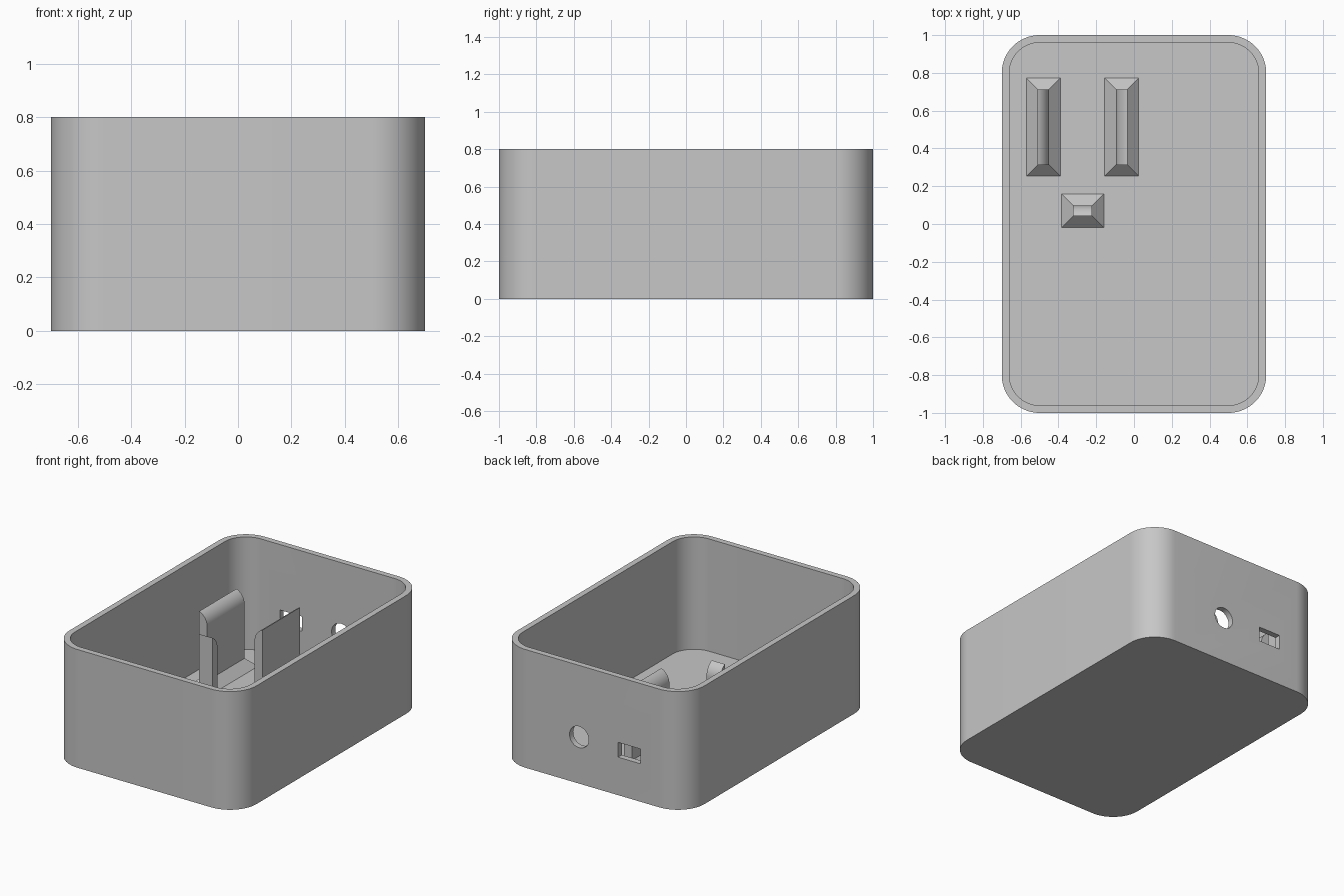
import bpy, bmesh, math
from mathutils import Matrix

if "Cube" in bpy.data.objects:
    bpy.data.objects.remove(bpy.data.objects["Cube"], do_unlink=True)

grey = bpy.data.materials.new("plain_grey")
grey.use_nodes = True
COLOR = (0.57, 0.57, 0.57, 1)
grey.diffuse_color = COLOR
grey.node_tree.nodes["Principled BSDF"].inputs["Base Color"].default_value = COLOR

WALL, HEIGHT = 0.04, 0.8


def finish(name, bm):
    """Turn a bmesh into a named grey object."""
    bmesh.ops.recalc_face_normals(bm, faces=bm.faces)
    mesh = bpy.data.meshes.new(name)
    bm.to_mesh(mesh)
    bm.free()
    mesh.materials.append(grey)
    obj = bpy.data.objects.new(name, mesh)
    bpy.context.collection.objects.link(obj)
    return obj


def smooth(obj):
    bpy.ops.object.select_all(action="DESELECT")
    obj.select_set(True)
    bpy.context.view_layer.objects.active = obj
    bpy.ops.object.shade_smooth_by_angle(angle=math.radians(30))


def rounded_outline(inset, steps=16):
    """Rounded rectangle, shrunk by inset about fixed corner centres."""
    points = []
    for i, (sx, sy) in enumerate([(1, 1), (-1, 1), (-1, -1), (1, -1)]):
        for k in range(steps + 1):
            a = (i + k / steps) * math.pi / 2
            r = 0.2 - inset
            points.append((0.5 * sx + r * math.cos(a), 0.8 * sy + r * math.sin(a)))
    return points


def loft(bm, rings):
    """Skin rings of equal length and cap both ends."""
    rings = [[bm.verts.new(p) for p in ring] for ring in rings]
    n = len(rings[0])
    for a, b in zip(rings, rings[1:]):
        for i in range(n):
            j = (i + 1) % n
            bm.faces.new((a[i], a[j], b[j], b[i]))
    bm.faces.new(rings[0])
    bm.faces.new(rings[-1])


# Open tray with rounded corners
bm = bmesh.new()
levels = [(0, 0), (0, HEIGHT), (WALL, HEIGHT), (WALL, WALL)]
loft(bm, [[(x, y, z) for x, y in rounded_outline(inset)] for inset, z in levels])
shell = finish("case_shell", bm)

# Round hole and slot through the back wall
bm = bmesh.new()
bmesh.ops.create_cone(bm, cap_ends=True, segments=40, radius1=0.072, radius2=0.072, depth=0.2,
                      matrix=Matrix.Translation((0.1, 0.98, 0.315)) @ Matrix.Rotation(math.pi / 2, 4, "X"))
round_cutter = finish("round_hole_cutter", bm)
bm = bmesh.new()
bmesh.ops.create_cube(bm, size=1, matrix=Matrix.Translation((-0.275, 0.98, 0.307))
                      @ Matrix.Diagonal((0.166, 0.2, 0.1, 1)))
slot_cutter = finish("slot_cutter", bm)
for cutter in (round_cutter, slot_cutter):
    cutter.hide_render = True
    mod = shell.modifiers.new("cut", "BOOLEAN")
    mod.operation, mod.solver, mod.object = "DIFFERENCE", "EXACT", cutter
    bpy.context.view_layer.objects.active = shell
    bpy.ops.object.modifier_apply(modifier=mod.name)
    bpy.data.objects.remove(cutter, do_unlink=True)
smooth(shell)


def prong(name, centre, thick, length, flare, angle):
    """Upright blade with a curved top falling toward local +x, on a flared foot."""
    place = Matrix.Translation((*centre, 0)) @ Matrix.Rotation(angle, 4, "Z")
    t, l, top, drop = thick / 2, length / 2, 0.555, 0.088
    radius = (drop ** 2 + thick ** 2) / (2 * thick)
    sweep = math.asin(drop / radius)
    # Blade profile in x and z, extruded along y
    profile = [(-t, WALL), (t, WALL)]
    for k in range(11):
        a = sweep * k / 10
        profile.append((t - radius + radius * math.cos(a), top - drop + radius * math.sin(a)))
    bm = bmesh.new()
    loft(bm, [[(x, y, z) for x, z in profile] for y in (-l, l)])
    bm.transform(place)
    smooth(finish(name, bm))
    # Flared foot, sunk a little into the floor
    bm = bmesh.new()
    corners = [(-1, -1), (1, -1), (1, 1), (-1, 1)]
    loft(bm, [[(sx * (t + f), sy * (l + f), z) for sx, sy in corners]
              for f, z in ((flare, 0.02), (flare, WALL), (0, WALL + flare))])
    bm.transform(place)
    finish(name + "_foot", bm)


# Two facing blades and a smaller pin in front of them
prong("right_blade", (-0.48, 0.513), 0.06, 0.4, 0.06, 0)
prong("left_blade", (-0.065, 0.513), 0.06, 0.4, 0.06, math.pi)
prong("front_pin", (-0.272, 0.07), 0.055, 0.1, 0.062, math.pi / 2)
